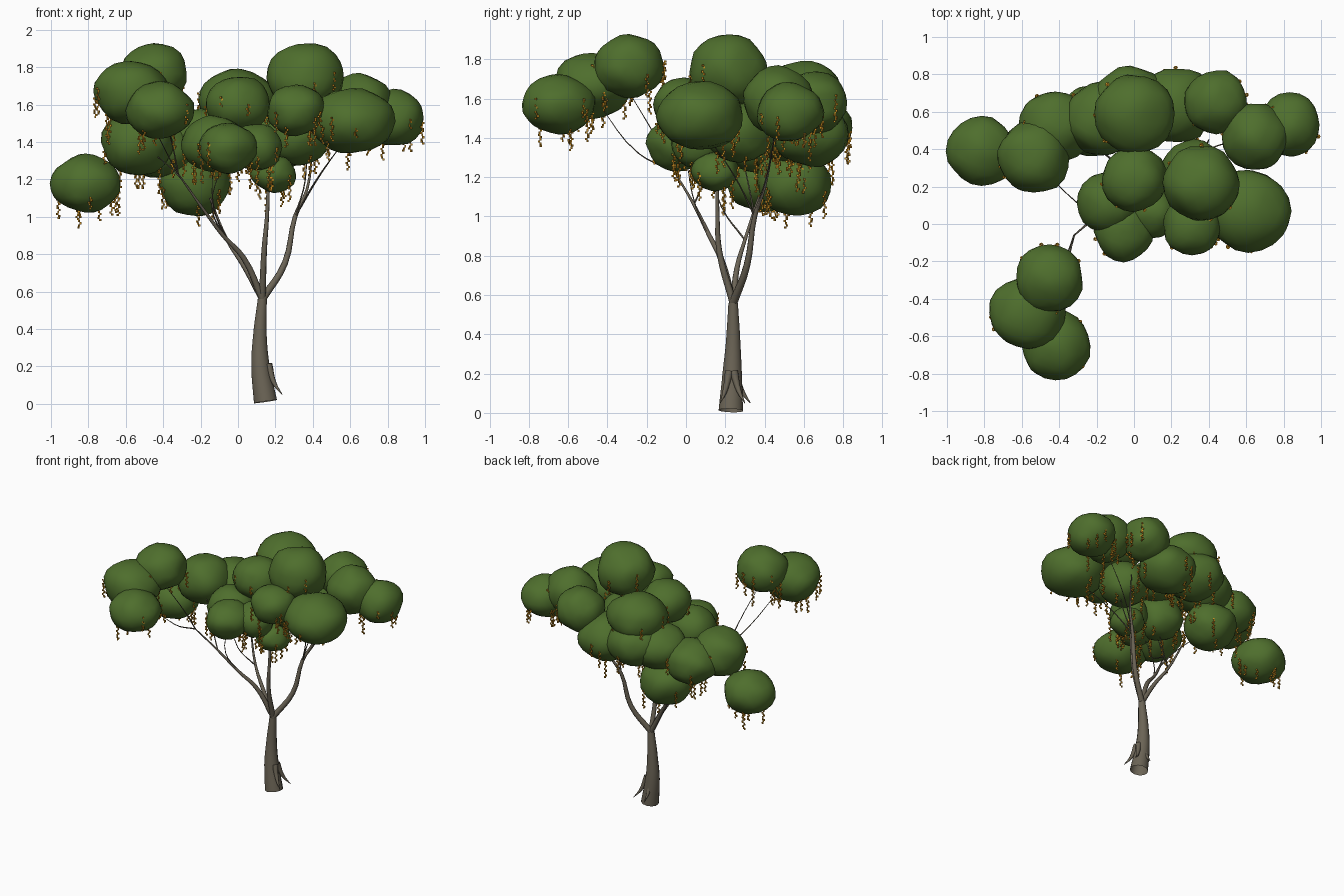
import bpy, bmesh, math, random
from mathutils import Vector, Matrix, noise

cube = bpy.data.objects.get("Cube")
if cube:
    bpy.data.objects.remove(cube, do_unlink=True)
random.seed(4)


def material(name, r, g, b):
    mat = bpy.data.materials.new(name)
    mat.use_nodes = True
    mat.diffuse_color = (r, g, b, 1)
    bsdf = mat.node_tree.nodes["Principled BSDF"]
    bsdf.inputs["Base Color"].default_value = (r, g, b, 1)
    bsdf.inputs["Roughness"].default_value = 0.9
    return mat


BARK = material("bark", 0.147, 0.127, 0.092)
LEAF = material("leaf green", 0.077, 0.157, 0.026)
BLOSSOM = material("orange blossom", 0.6, 0.28, 0.018)


def add_object(name, data, mat):
    obj = bpy.data.objects.new(name, data)
    bpy.context.collection.objects.link(obj)
    data.materials.append(mat)
    return obj


def limb(name, points, start, end, sides=2):
    """Round open limb through the points, tapering from start to end radius."""
    curve = bpy.data.curves.new(name, "CURVE")
    curve.dimensions = "3D"
    curve.bevel_depth = 1
    curve.bevel_resolution = sides
    curve.resolution_u = 4
    spline = curve.splines.new("BEZIER")
    spline.bezier_points.add(len(points) - 1)
    for i, (p, co) in enumerate(zip(spline.bezier_points, points)):
        p.co = co
        p.radius = start + (end - start) * i / (len(points) - 1)
        p.handle_left_type = p.handle_right_type = "AUTO"
    obj = add_object(name, curve, BARK)
    bpy.ops.object.select_all(action="DESELECT")
    obj.select_set(True)
    bpy.context.view_layer.objects.active = obj
    bpy.ops.object.convert(target="MESH")
    bpy.ops.object.shade_smooth_by_angle(angle=math.radians(60))


def leaf_clump(name, center, radius, height):
    """Slightly lumpy, flattened ball of foliage."""
    bm = bmesh.new()
    bmesh.ops.create_icosphere(bm, subdivisions=3, radius=1)
    shift = Vector(center) * 7
    for v in bm.verts:
        lump = 1 + 0.1 * noise.noise(v.co * 1.5 + shift)
        v.co = Vector((v.co.x * radius, v.co.y * radius, v.co.z * height)) * lump
    for f in bm.faces:
        f.smooth = True
    mesh = bpy.data.meshes.new(name)
    bm.to_mesh(mesh)
    bm.free()
    add_object(name, mesh, LEAF).location = center


def hanging_blossoms(name, center, radius, height, count=9):
    """Chains of small blossoms that spiral down from the lower half of a clump."""
    bm = bmesh.new()
    for _ in range(count):
        turn = random.uniform(0, math.tau)
        tilt = random.uniform(-1.1, 0.25)
        out = math.cos(tilt) * radius
        top = Vector((math.cos(turn) * out, math.sin(turn) * out, math.sin(tilt) * height))
        for link in range(random.randint(5, 13)):
            spin = link * 1.9 + turn
            spot = top + Vector((math.cos(spin) * 0.006, math.sin(spin) * 0.006, -0.011 * link))
            place = Matrix.Translation(spot) @ Matrix.Rotation(spin, 4, "Z") @ Matrix.Diagonal((0.01, 0.008, 0.011, 1))
            bmesh.ops.create_cube(bm, size=1, matrix=place)
    mesh = bpy.data.meshes.new(name)
    bm.to_mesh(mesh)
    bm.free()
    add_object(name, mesh, BLOSSOM).location = center


# Trunk with small buttress roots
fork = (0.13, 0.24, 0.56)
limb("trunk", [(0.147, 0.228, 0.012), (0.12, 0.235, 0.2), (0.117, 0.24, 0.36), fork], 0.064, 0.025, 4)
for i, (dx, dy) in enumerate([(0.08, -0.04), (0.08, 0.05), (-0.01, 0.07)]):
    limb(f"buttress_root_{i + 1}",
         [(0.13 + dx * 0.4, 0.23 + dy * 0.25, 0.21),
          (0.13 + dx * 0.8, 0.23 + dy * 0.8, 0.11),
          (0.14 + dx * 1.2, 0.23 + dy * 1.4, 0.05)], 0.022, 0.002)

# Main branches and the twigs that leave them
front_elbow = (-0.2, 0.04, 1.06)
front_tip = (-0.32, -0.06, 1.23)
left_elbow = (-0.06, 0.3, 0.88)
right_elbow = (0.305, 0.35, 1.0)
limb("front_branch", [fork, (0.03, 0.18, 0.78), (-0.08, 0.12, 0.9), front_elbow, front_tip], 0.019, 0.004)
limb("side_branch", [fork, (0.03, 0.26, 0.74), left_elbow, (-0.15, 0.37, 1.1)], 0.018, 0.005)
limb("middle_branch", [fork, (0.14, 0.17, 0.82), (0.155, 0.16, 1.0), (0.165, 0.16, 1.25)], 0.019, 0.007)
limb("main_branch", [fork, (0.25, 0.31, 0.75), right_elbow, (0.37, 0.4, 1.15),
                     (0.4, 0.45, 1.4)], 0.022, 0.003)
twigs = {
    "upper": [front_tip, (-0.35, -0.14, 1.38), (-0.43, -0.3, 1.65)],
    "outer": [front_tip, (-0.37, -0.24, 1.32), (-0.5, -0.45, 1.58)],
    "crossing": [left_elbow, (-0.13, 0.18, 1.05), (-0.13, 0.1, 1.35)],
    "far_left": [front_elbow, (-0.3, 0.11, 1.2), (-0.5, 0.3, 1.38)],
    "inner": [(-0.08, 0.12, 0.9), (-0.14, 0.05, 1.05), (-0.08, 0, 1.3)],
    "right": [right_elbow, (0.42, 0.25, 1.2), (0.58, 0.1, 1.42)],
    "rear": [right_elbow, (0.45, 0.42, 1.24), (0.64, 0.46, 1.5)],
    "rising": [right_elbow, (0.36, 0.31, 1.2), (0.36, 0.22, 1.6)],
}
for name, path in twigs.items():
    limb(name + "_twig", path, 0.005, 0.0015, 1)

# Foliage clumps: x, y, z, radius, half height
groups = {
    "front_foliage": [(-.45, -.29, 1.765, .185, .16), (-.57, -.475, 1.67, .2, .165),
                      (-.42, -.65, 1.57, .185, .15)],
    "right_side_foliage": [(-.815, .39, 1.18, .185, .155), (-.535, .36, 1.4, .195, .175),
                           (-.42, .52, 1.36, .195, .155), (-.23, .55, 1.17, .19, .17),
                           (-.17, .56, 1.42, .2, .16)],
    "middle_foliage": [(-.055, -.04, 1.37, .158, .135), (-.135, .11, 1.39, .168, .15),
                       (0, .24, 1.6, .173, .155), (0, .59, 1.625, .212, .165),
                       (.1, .06, 1.37, .135, .125), (.19, .15, 1.23, .12, .1),
                       (-.02, .64, 1.45, .2, .17)],
    "left_side_foliage": [(.23, .635, 1.42, .2, .165), (.44, .65, 1.58, .17, .16),
                          (.36, .22, 1.74, .203, .185), (.61, .07, 1.51, .222, .175),
                          (.31, -.01, 1.57, .158, .14), (.83, .53, 1.53, .17, .15),
                          (.65, .47, 1.59, .18, .17), (.32, .27, 1.43, .18, .155)],
}
for group, clumps in groups.items():
    for i, (x, y, z, radius, height) in enumerate(clumps, 1):
        leaf_clump(f"{group}_{i}", (x, y, z), radius, height)
        hanging_blossoms(f"{group}_blossoms_{i}", (x, y, z), radius, height)
